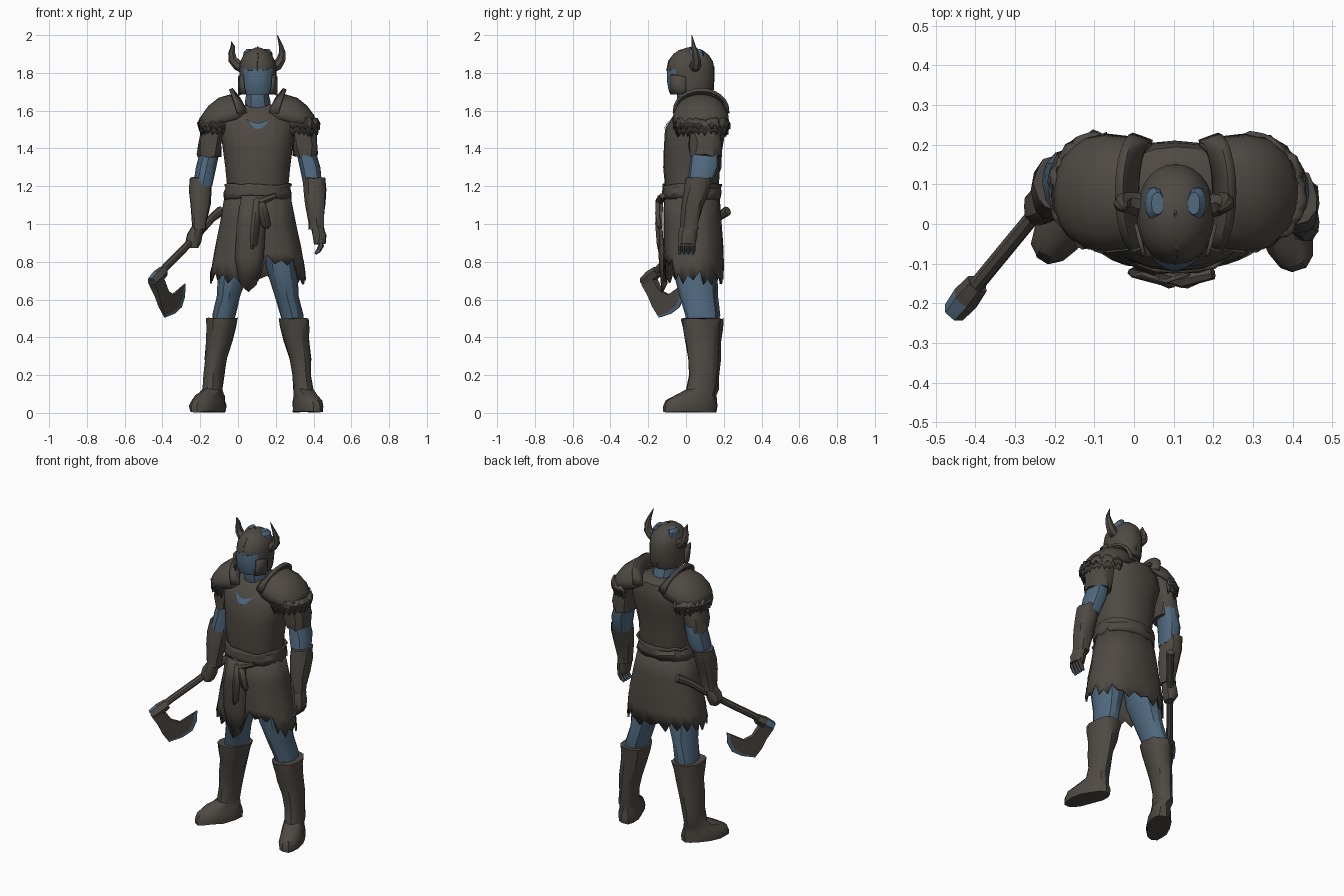
import bpy, bmesh, math, random
from mathutils import Vector

random.seed(4)
if "Cube" in bpy.data.objects:
    bpy.data.objects.remove(bpy.data.objects["Cube"])
C = 0.105  # body centre line


def material(name, rgb):
    m = bpy.data.materials.new(name)
    m.use_nodes = True
    m.diffuse_color = (*rgb, 1)
    bsdf = m.node_tree.nodes["Principled BSDF"]
    bsdf.inputs["Base Color"].default_value = (*rgb, 1)
    bsdf.inputs["Roughness"].default_value = 0.9
    return m


BROWN = material("dark_brown", (0.077, 0.067, 0.056))
BLUE = material("slate_blue", (0.08, 0.142, 0.21))


def skin(name, rows, mat, closed=True, caps=True, thick=0, rule=None, angle=32):
    """Join rows of points into a surface; rule picks faces for the blue slot."""
    bm = bmesh.new()
    grid = [[bm.verts.new(p) for p in row] for row in rows]
    n = len(rows[0])
    for a, b in zip(grid, grid[1:]):
        for i in range(n if closed else n - 1):
            j = (i + 1) % n
            bm.faces.new((a[i], a[j], b[j], b[i]))
    if closed and caps:
        bm.faces.new(grid[0])
        bm.faces.new(grid[-1])
    bmesh.ops.recalc_face_normals(bm, faces=bm.faces)
    if rule:
        for f in bm.faces:
            f.material_index = int(rule(f.calc_center_median()))
    me = bpy.data.meshes.new(name)
    bm.to_mesh(me)
    bm.free()
    ob = bpy.data.objects.new(name, me)
    bpy.context.collection.objects.link(ob)
    me.materials.append(mat)
    if rule:
        me.materials.append(BLUE)
    if thick:
        mod = ob.modifiers.new("thickness", "SOLIDIFY")
        mod.thickness, mod.offset = thick, 0
    bpy.ops.object.select_all(action="DESELECT")
    ob.select_set(True)
    bpy.context.view_layer.objects.active = ob
    bpy.ops.object.shade_smooth_by_angle(angle=math.radians(angle))
    return ob


def oval(z, x, y, rx, ry, n=14, power=0.85, turn=0, rough=0):
    pts = []
    for i in range(n):
        a = math.tau * i / n
        c, s = math.cos(a), math.sin(a)
        u = math.copysign(abs(c) ** power, c) * rx
        v = math.copysign(abs(s) ** power, s) * ry
        px, py = u * math.cos(turn) - v * math.sin(turn), u * math.sin(turn) + v * math.cos(turn)
        pts.append(Vector((x + px, y + py, z)) + Vector([random.uniform(-rough, rough) for _ in range(3)]))
    return pts


def limb(name, rings, mat, s, dy=0, turn=0, n=12, rough=0.003, **kw):
    """Stack of ovals given as z, distance from centre line, y, rx, ry."""
    rows = [oval(z, C + s * d, y + dy, rx, ry, n, 0.85, turn if z < 0.12 else turn * 0.4, rough)
            for z, d, y, rx, ry in rings]
    return skin(name, rows, mat, **kw)


def tube(name, pts, radii, mat, n=7, **kw):
    pts = [Vector(p) for p in pts]
    rows = []
    for i, p in enumerate(pts):
        d = (pts[min(i + 1, len(pts) - 1)] - pts[max(i - 1, 0)]).normalized()
        u = d.cross(Vector((0, 1, 0)) if abs(d.y) < 0.8 else Vector((1, 0, 0))).normalized()
        v = d.cross(u)
        rows.append([p + radii[i] * (u * math.cos(math.tau * k / n) + v * math.sin(math.tau * k / n))
                     for k in range(n)])
    return skin(name, rows, mat, **kw)


# Tunic body and neck
torso = skin("tunic", [oval(z, C, y, rx, ry, 20, 0.85, 0, 0.003) for z, y, rx, ry in (
    (1.17, .03, .16, .14), (1.3, .03, .172, .148), (1.4, .035, .185, .155), (1.5, .05, .20, .16),
    (1.565, .065, .19, .14), (1.605, .075, .145, .12), (1.63, .07, .09, .09))], BROWN)
limb("neck", [(1.58, 0, .06, .072, .085), (1.645, 0, .045, .068, .09), (1.69, 0, .035, .06, .08),
              (1.74, 0, .03, .055, .07)], BLUE, 1)

# Bare crescent on the chest, projected onto the tunic
rows = []
for k in range(5):
    row = []
    for i in range(13):
        t = -1 + i / 6
        top, low = 1.532 + 0.022 * t * t, 1.5 + 0.052 * t * t
        row.append((C + 0.06 * t, -0.2, low + (top - low) * k / 4))
    rows.append(row)
patch = skin("chest_opening", rows, BLUE, closed=False)
wrap = patch.modifiers.new("wrap", "SHRINKWRAP")
wrap.wrap_method, wrap.use_project_y = "PROJECT", True
wrap.target, wrap.offset, wrap.wrap_mode = torso, 0.007, "ABOVE_SURFACE"

# Belt wrap with ragged edges, knot and hanging ends
skin("belt", [oval(z, C, .03, rx, ry, 24, 0.85, 0, 0.006) for z, rx, ry in (
    (1.13, .174, .15), (1.165, .172, .153), (1.19, .165, .147), (1.21, .174, .152))], BROWN, caps=False, thick=.01)
tube("belt_knot", [(.06, -.125, 1.14), (.12, -.14, 1.12), (.2, -.125, 1.15)], [.018, .022, .015], BROWN)
for name, x0, x1, z1 in (("belt_end_long", .10, .075, .87), ("belt_end_short", .12, .15, .98)):
    skin(name, [[(x0 + (x1 - x0) * t - w, y, 1.13 + (z1 - 1.13) * t), (x0 + (x1 - x0) * t, y - .012, 1.13 + (z1 - 1.13) * t),
                 (x0 + (x1 - x0) * t + w, y, 1.13 + (z1 - 1.13) * t)]
                for t, w, y in ((0, .018, -.142), (.5, .026, -.145), (.9, .024, -.137), (1, .008, -.132))],
         BROWN, closed=False, thick=.012)

# Skirt with a torn hem, lifted over the left thigh
rows = [oval(z, C, y, rx, ry, 40, 0.85, 0, 0.004) for z, y, rx, ry in (
    (1.18, .03, .162, .138), (1.02, .035, .192, .148), (.88, .04, .222, .152), (.80, .04, .237, .152), (.71, .04, .25, .152))]
for i, p in enumerate(rows[-1]):
    p.z += (0.022 if i % 2 else -0.02) + random.uniform(-0.025, 0.02)
    if p.y < 0 and 0.13 < p.x < 0.3:
        p.z += 0.095
        rows[-2][i].z += 0.045
skin("skirt", rows, BROWN, caps=False, thick=.01)
skin("front_flap", [[(.05 + t * w + dx, -.125 - .02 * (1 - abs(t)) + dy, z - .04 * (1 - abs(t)) * (z < .7))
                     for t in (-1, -.5, 0, .5, 1)]
                    for z, w, dx, dy in ((1.15, .06, .03, 0), (1.0, .075, .02, -.005), (.82, .075, .01, .005), (.68, .042, .005, .02))],
     BROWN, closed=False, thick=.01)

# Helmet with an open face
skin("helmet", [oval(z, C, .025, rx, ry, 28, 0.95) for z, rx, ry in (
    (1.685, .09, .108), (1.71, .095, .118), (1.76, .098, .126), (1.82, .098, .126), (1.86, .093, .118),
    (1.895, .075, .096), (1.92, .048, .064), (1.935, .01, .015))], BROWN,
    rule=lambda c: c.y < -.035 and abs(c.x - C) < .08 and 1.69 < c.z < 1.83)
tube("helmet_ridge", [(C, -.1, 1.81), (C, -.09, 1.862), (C, -.062, 1.9), (C, .025, 1.935),
                      (C, .11, 1.897), (C, .146, 1.83), (C, .143, 1.71)], [.005] * 7, BROWN, n=5)


def arch(x, s, lean, cy, hy, zb, zt):
    """Half hoop over the shoulder whose crown leans outward."""
    return [(x + s * lean * math.sin(a), cy + hy * math.cos(a), zb + (zt - zb) * math.sin(a) ** .8)
            for a in [math.pi * k / 12 for k in range(13)]]


for s, side in ((1, "left"), (-1, "right")):
    back = 0 if s > 0 else 0.035  # the right arm is held further back
    step = 0 if s > 0 else 0.015  # and the right foot stands a little behind

    # Eye slot, cheek guard, horn and scalp patch
    tube(side + "_eye", [(C + s * .025, -.097, 1.815), (C + s * .055, -.08, 1.817)], [.004, .004], BROWN, n=5)
    skin(side + "_cheek_guard", [[(C + s * x, -.08, z), (C + s * .088, -.05, z), (C + s * .1, 0, z - .01)]
                                 for x, z in ((.08, 1.79), (.075, 1.73), (.066, 1.69))], BROWN, closed=False, thick=.01)
    tip = (.103, .03, 2.0) if s > 0 else (.14, .035, 1.965)
    out = 0 if s > 0 else .008
    horn = [(.075, .045, 1.83), (.105, .05, 1.842), (.124 + out, .055, 1.87), (.13 + out, .05, 1.905),
            (.124 + out, .04, 1.94), tip]
    tube(side + "_horn", [(C + s * d, y, z) for d, y, z in horn], [.032, .03, .025, .019, .012, .002], BROWN)
    limb(side + "_scalp_patch", [(1.88, .054, .052, .025, .042), (1.908, .053, .052, .023, .04),
                                 (1.926, .046, .052, .015, .028)], BLUE, s, rough=0)

    # Shoulder plate, its raised collar and layered fur trim
    skin(side + "_shoulder_plate", [arch(C + s * d, s, .035, .078, hy, zb, zt) for d, hy, zb, zt in (
        (.06, .12, 1.59, 1.655), (.11, .136, 1.555, 1.68), (.17, .143, 1.54, 1.662), (.22, .135, 1.53, 1.622),
        (.255, .11, 1.52, 1.575), (.272, .08, 1.51, 1.54))], BROWN, closed=False, thick=.014)
    skin(side + "_collar", [arch(C + s * d, s, .04, .08, hy, 1.585, zt) for d, hy, zt in (
        (.06, .125, 1.665), (.095, .138, 1.712), (.11, .143, 1.705))], BROWN, closed=False, thick=.016)
    reach = .012 if s > 0 else 0
    for layer, (r, z) in enumerate(((.108, 1.555), (.1, 1.53))):
        rows = [[], [], []]
        for k in range(29):
            a = math.radians(-98 + 7 * k)
            for j, (grow, drop) in enumerate(((0, 0), (.015, .025), (.01, .035 + .025 * (k % 2)))):
                q = random.uniform(-.008, .008)
                rows[j].append((C + s * (.19 + (r + grow + q + reach) * math.cos(a)),
                                .083 + (r + .022 + grow + q) * math.sin(a), z - drop + q))
        skin(side + "_fur_trim_" + str(layer + 1), rows, BROWN, closed=False, thick=.01)

    # Arm
    limb(side + "_sleeve", [(1.6, .2, .085, .06, .075), (1.5, .24, .1, .066, .088), (1.42, .25, .1, .065, .086),
                            (1.36, .255, .1, .062, .082)], BROWN, s, rough=.01)
    limb(side + "_elbow", [(1.4, .25, .1, .05, .07), (1.3, .275, .095, .055, .078), (1.2, .292, .07, .05, .06)],
         BLUE, s, back / 2)
    limb(side + "_bracer", [(1.245, .30, .068, .057, .07), (1.18, .305, .055, .06, .068), (1.1, .305, .035, .055, .06),
                            (1.0, .311, .02, .04, .048), (.97, .313, .018, .042, .05)], BROWN, s, back, rough=.005)
    if s > 0:
        limb("left_hand", [(.99, .315, .015, .034, .042), (.94, .325, .008, .037, .05), (.895, .328, .005, .03, .048)],
             BROWN, s)
        for k in range(4):
            y = -.03 + .023 * k
            tube("left_finger_" + str(k + 1), [(C + .33, y, .92), (C + .335, y, .885), (C + .322, y, .86), (C + .305, y - .004, .842)],
                 [.015, .015, .013, .007], BROWN, n=6, rule=lambda c: c.z < .862)
    else:
        limb("right_fist", [(.99, .315, .02, .035, .04), (.95, .332, .012, .042, .046), (.91, .342, .008, .042, .046),
                            (.875, .338, .005, .025, .034)], BROWN, s, back)

    # Leg and boot
    limb(side + "_thigh", [(.45, .19, .08, .05, .07), (.52, .178, .082, .062, .085), (.62, .153, .062, .062, .094),
                           (.76, .128, .04, .085, .11), (.94, .095, .035, .085, .11)], BLUE, s, step)
    turn = math.radians(19 if s > 0 else 30) * s
    limb(side + "_boot", [(.005, .265, .018, .064, .145), (.035, .267, .018, .066, .147), (.065, .263, .025, .062, .136),
                          (.095, .252, .048, .055, .108), (.125, .24, .08, .05, .078), (.2, .232, .088, .05, .075),
                          (.29, .222, .09, .058, .08), (.38, .205, .085, .068, .088), (.45, .195, .08, .075, .1),
                          (.5, .19, .08, .083, .105)],
         BROWN, s, step, turn, n=14, rough=.004)

# Axe held in the right hand, lying in one upright plane
def on_axe(x, z, off=0):
    return Vector((x + off * .77, -.23 + (x + .46) * 1.216 - off * .63, z))


tube("axe_handle", [on_axe(x, z) for x, z in ((-.455, .69), (-.38, .775), (-.29, .865), (-.2, .96), (-.14, 1.03), (-.09, 1.07))],
     [.02, .02, .02, .02, .022, .026], BROWN, n=8)
tube("axe_socket", [on_axe(x, z) for x, z in ((-.455, .69), (-.425, .72), (-.395, .75))], [.03, .036, .03], BROWN, n=6,
     rule=lambda c: c.x < -.45)
left_edge = [(-.455, .68), (-.43, .62), (-.412, .56), (-.388, .505)]
right_edge = [(-.405, .705), (-.378, .645), (-.345, .625), (-.28, .685)]
rows = []
for (xa, za), (xb, zb), w in zip(left_edge, right_edge, (.022, .016, .011, .003)):
    line = []
    for t in (0, .25, .5, .75, 1):
        sag = -.035 * math.sin(math.pi * t) * (w < .005)
        line.append((xa + (xb - xa) * t - sag, za + (zb - za) * t + sag))
    rows.append([on_axe(x, z, w) for x, z in line] + [on_axe(x, z, -w) for x, z in reversed(line)])
bevel = [p.lerp(q, .82) for p, q in zip(rows[-2], rows[-1])]
skin("axe_blade", rows[:-1] + [bevel], BROWN)
skin("axe_cutting_edge", [bevel, rows[-1]], BLUE)
